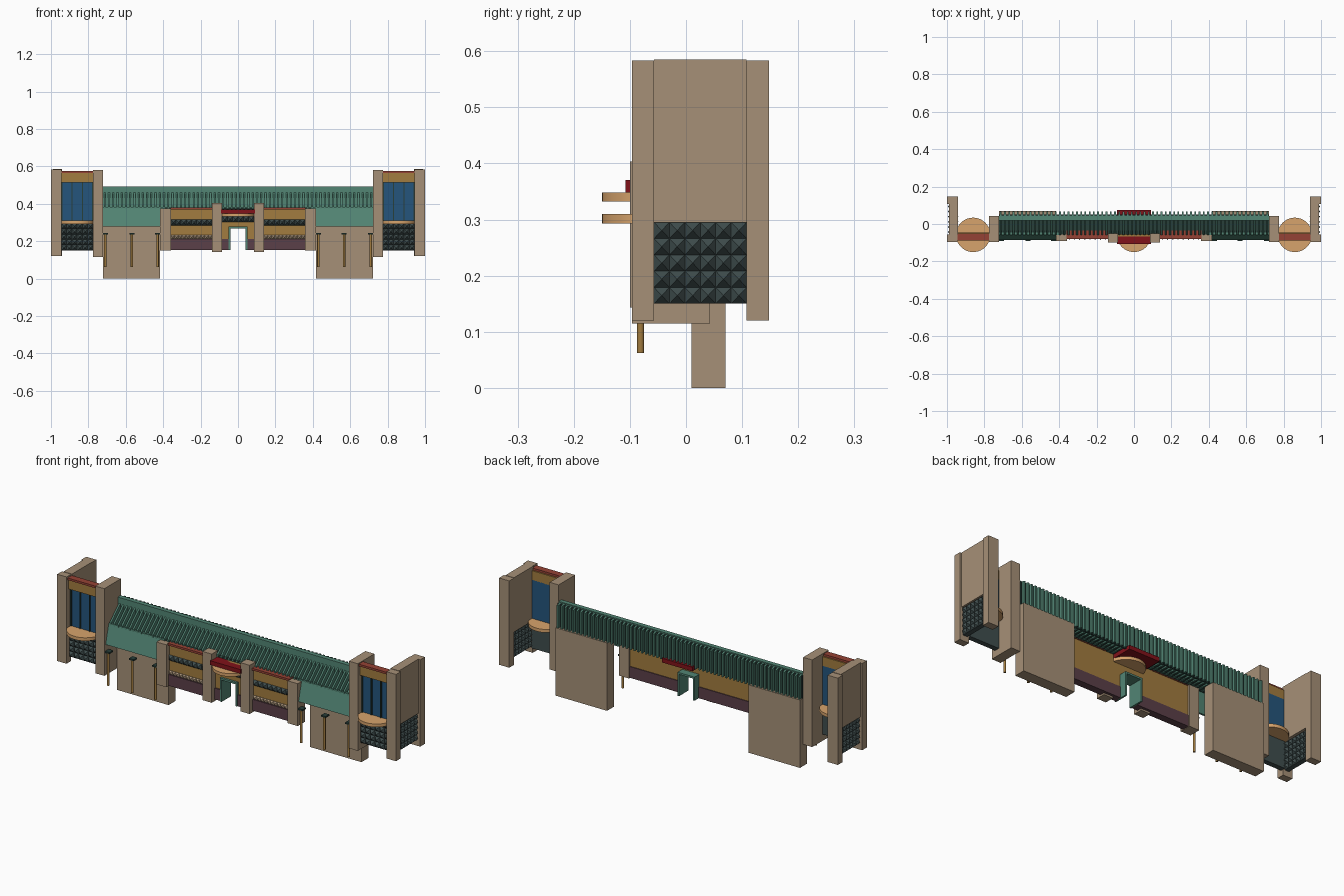
import bpy, bmesh, math
from mathutils import Vector

cube = bpy.data.objects.get("Cube")
if cube:
    bpy.data.objects.remove(cube)


def material(name, r, g, b):
    m = bpy.data.materials.new(name)
    m.use_nodes = True
    m.diffuse_color = (r, g, b, 1)
    m.node_tree.nodes["Principled BSDF"].inputs["Base Color"].default_value = (r, g, b, 1)
    return m


STONE = material("tan stone", .38, .28, .185)
GREEN = material("roof green", .085, .235, .175)
SHADE = material("dark green", .022, .05, .042)
SLATE = material("slate", .05, .075, .075)
BLUE = material("window blue", .018, .09, .2)
GOLD = material("ochre", .36, .2, .05)
PEACH = material("peach wood", .68, .37, .15)
RED = material("deep red", .22, .006, .01)
RUST = material("rust red", .3, .055, .035)
PLUM = material("plum base", .105, .05, .065)


def finish(name, bm, mat):
    bmesh.ops.recalc_face_normals(bm, faces=bm.faces)
    mesh = bpy.data.meshes.new(name)
    bm.to_mesh(mesh)
    bm.free()
    mesh.materials.append(mat)
    obj = bpy.data.objects.new(name, mesh)
    bpy.context.collection.objects.link(obj)
    return obj


def add_prism(bm, profile, x0, x1):
    """Extrude a (y, z) profile along x."""
    a = [bm.verts.new((x0, y, z)) for y, z in profile]
    b = [bm.verts.new((x1, y, z)) for y, z in profile]
    bm.faces.new(a)
    bm.faces.new(b[::-1])
    for i in range(len(a)):
        j = (i + 1) % len(a)
        bm.faces.new((a[i], b[i], b[j], a[j]))


def prism(name, mat, x, profile, side=1):
    bm = bmesh.new()
    add_prism(bm, profile, x[0] * side, x[1] * side)
    return finish(name, bm, mat)


def box(name, mat, x, y, z, side=1):
    profile = [(y[0], z[0]), (y[1], z[0]), (y[1], z[1]), (y[0], z[1])]
    return prism(name, mat, x, profile, side)


def studs(name, mat, origin, u, v, n, cols, rows):
    """Grid of pyramids; u and v span the panel, n is the peak offset."""
    o, u, v, n = Vector(origin), Vector(u) / cols, Vector(v) / rows, Vector(n)
    bm = bmesh.new()
    for i in range(cols):
        for j in range(rows):
            p = o + u * i + v * j
            ring = [bm.verts.new(q) for q in (p, p + u, p + u + v, p + v)]
            peak = bm.verts.new(p + (u + v) / 2 + n)
            bm.faces.new(ring)
            for k in range(4):
                bm.faces.new((ring[k], ring[(k + 1) % 4], peak))
    return finish(name, bm, mat)


def cylinder(name, mat, radius, depth, loc, sides):
    bpy.ops.mesh.primitive_cylinder_add(vertices=sides, radius=radius, depth=depth, location=loc)
    obj = bpy.context.object
    obj.name = name
    obj.data.materials.append(mat)
    bpy.ops.object.shade_smooth_by_angle(angle=math.radians(40))


for s, tag in ((1, "left"), (-1, "right")):
    # Tower pillars and outer side wall
    box(tag + "_outer_front_pillar", STONE, (.945, 1), (-.096, -.057), (.12, .583), s)
    box(tag + "_outer_back_pillar", STONE, (.94, 1), (.108, .148), (.12, .583), s)
    box(tag + "_inner_pillar", STONE, (.722, .775), (-.096, .043), (.115, .58), s)
    box(tag + "_side_wall", STONE, (.94, .99), (-.057, .108), (.295, .585), s)
    box(tag + "_side_base", SLATE, (.955, .98), (-.057, .108), (.15, .295), s)
    for face, x, peak in (("outer", .98, .016), ("inner", .955, -.016)):
        studs(f"{tag}_{face}_side_studs", SLATE, (x * s, -.057, .15),
              (0, .165, 0), (0, 0, .145), (peak * s, 0, 0), 6, 5)

    # Tower bay: studded base, ledge, window, band and cap
    bay = (.775, .945)
    box(tag + "_bay_base", SLATE, bay, (-.072, -.045), (.15, .297), s)
    studs(tag + "_bay_studs", SLATE, (.775 * s, -.072, .15),
          (.17 * s, 0, 0), (0, 0, .145), (0, -.016, 0), 6, 5)
    cylinder(tag + "_bay_ledge", PEACH, .092, .017, (.86 * s, -.058, .301), 40)
    box(tag + "_window", BLUE, bay, (-.06, -.045), (.3, .515), s)
    for x in (.778, .832, .888, .942):
        box(tag + "_mullion", SHADE, (x - .003, x + .003), (-.066, -.06), (.31, .513), s)
    box(tag + "_bay_band", GOLD, bay, (-.08, -.045), (.513, .564), s)
    box(tag + "_bay_cap", RUST, (.765, .95), (-.088, -.052), (.564, .575), s)

    # Rear block and lower roof skirt
    box(tag + "_rear_block", STONE, (.417, .722), (.01, .07), (0, .362), s)
    prism(tag + "_roof_skirt", GREEN, (.4, .722),
          [(-.085, .278), (-.075, .278), (-.045, .382), (-.058, .382)], s)

    # Hanging rods with dark brackets
    for x in (.43, .567, .71):
        cylinder(tag + "_rod", GOLD, .0065, .178, (x * s, -.081, .151), 12)
        box(tag + "_rod_bracket", SHADE, (x - .014, x + .014), (-.09, -.06), (.236, .244), s)

    # Central facade, either side of the doorway
    box(tag + "_facade_pillar", STONE, (.358, .417), (-.092, -.03), (.15, .376), s)
    box(tag + "_door_pillar", STONE, (.085, .139), (-.1, -.05), (.143, .403), s)
    box(tag + "_facade_wall", GOLD, (.045, .36), (-.068, -.04), (.21, .37), s)
    box(tag + "_facade_base", PLUM, (.045, .36), (-.075, -.036), (.152, .212), s)
    box(tag + "_facade_cap", RUST, (.139, .36), (-.08, -.036), (.369, .38), s)
    studs(tag + "_facade_studs", SLATE, (.139 * s, -.068, .285),
          (.22 * s, 0, 0), (0, 0, .03), (0, -.017, 0), 8, 1)
    studs(tag + "_pebble_row", STONE, (.139 * s, -.068, .21),
          (.22 * s, 0, 0), (0, 0, .022), (0, -.01, 0), 11, 1)
    box(tag + "_door_jamb", GREEN, (.041, .05), (-.08, 0), (.152, .278), s)

# Doorway head, studs and canopy
box("door_lintel", GOLD, (-.045, .045), (-.068, -.04), (.27, .37))
box("door_head", GREEN, (-.05, .05), (-.08, 0), (.268, .278))
studs("door_studs", SLATE, (-.085, -.068, .302), (.17, 0, 0), (0, 0, .03), (0, -.017, 0), 6, 1)
cylinder("canopy_disc", PEACH, .092, .016, (0, -.058, .34), 40)
box("canopy_top", RED, (-.09, .09), (-.108, .075), (.348, .37))

# Roof: ridge board, dark backing and under plate
box("ridge_board", GREEN, (-.722, .722), (.018, .042), (.372, .492))
box("ridge_backing", SHADE, (-.722, .722), (.042, .052), (.362, .485))
box("roof_under_plate", SHADE, (-.722, .722), (-.056, .045), (.372, .38))

# Roof fins: slope down the front and stand upright at the back
fin = [(-.06, .374), (-.06, .388), (.02, .462), (.03, .49),
       (.067, .482), (.067, .36), (.03, .364)]
fins = bmesh.new()
count = 64
for i in range(count):
    x = -.712 + 1.424 * i / (count - 1)
    add_prism(fins, fin, x - .0045, x + .0045)
finish("roof_fins", fins, GREEN)
